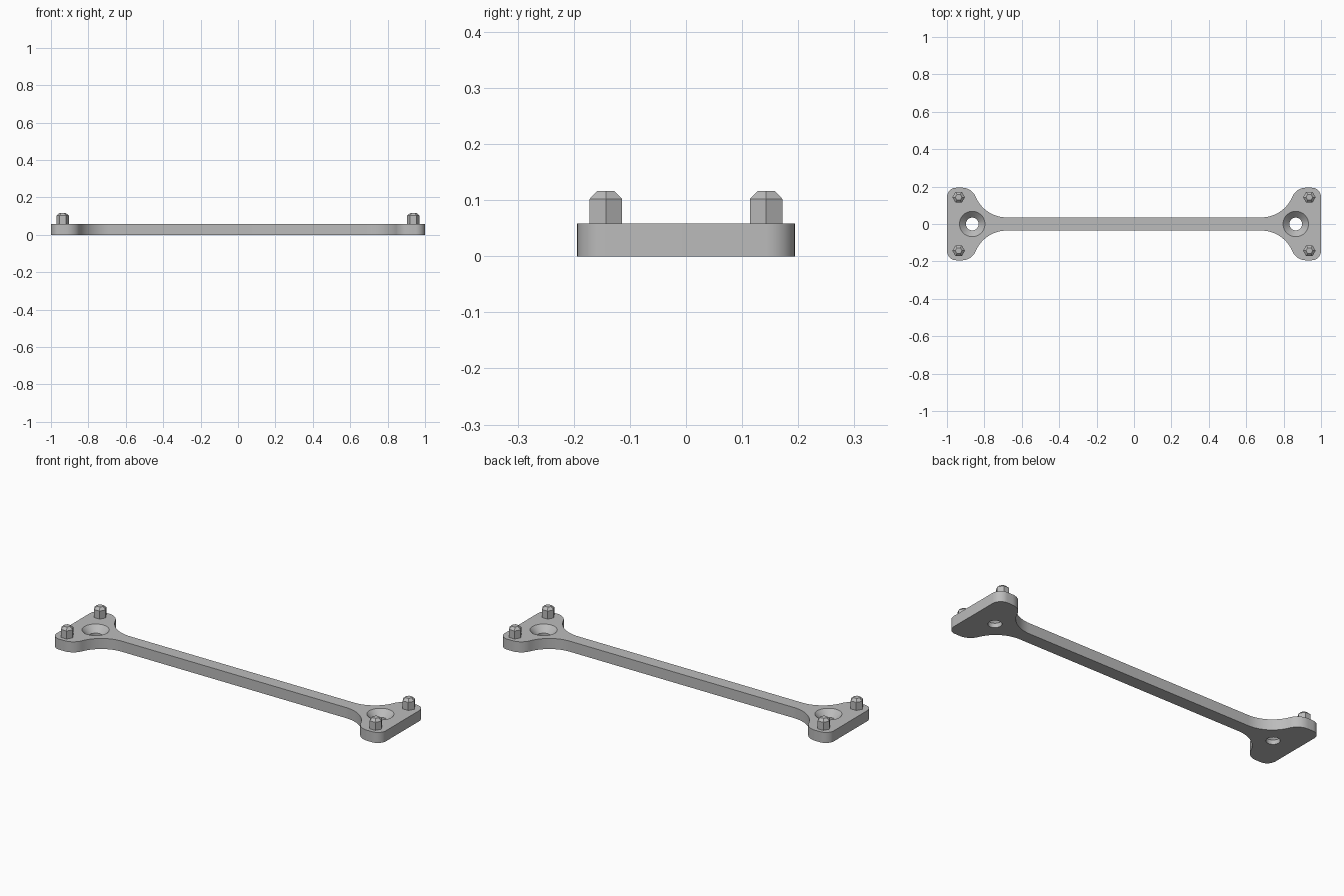
import bpy, bmesh, math
from math import cos, sin, pi

cube = bpy.data.objects.get("Cube")
if cube:
    bpy.data.objects.remove(cube, do_unlink=True)

THICK = 0.058
HALF_W = 0.194      # half width of the end pads
BAR = 0.035         # half width of the bar
HOLE_X = 0.865
PEG_X, PEG_Y = 0.9375, 0.143

grey = bpy.data.materials.new("light_grey")
grey.use_nodes = True
grey.diffuse_color = (0.5, 0.5, 0.5, 1)
grey.node_tree.nodes["Principled BSDF"].inputs["Base Color"].default_value = (0.5, 0.5, 0.5, 1)


def make(name, bm):
    bmesh.ops.recalc_face_normals(bm, faces=bm.faces)
    mesh = bpy.data.meshes.new(name)
    bm.to_mesh(mesh)
    bm.free()
    mesh.materials.append(grey)
    obj = bpy.data.objects.new(name, mesh)
    bpy.context.collection.objects.link(obj)
    return obj


def arc(cx, cy, r, a0, a1, n):
    return [(cx + r * cos(a0 + (a1 - a0) * i / n), cy + r * sin(a0 + (a1 - a0) * i / n))
            for i in range(n + 1)]


def lathe(name, rings, sides, x, y):
    """Stack of regular polygon rings given as (radius, z)."""
    bm = bmesh.new()
    loops = [[bm.verts.new((x + r * cos(2 * pi * i / sides), y + r * sin(2 * pi * i / sides), z))
              for i in range(sides)] for r, z in rings]
    for a, b in zip(loops, loops[1:]):
        for i in range(sides):
            j = (i + 1) % sides
            bm.faces.new((a[i], a[j], b[j], b[i]))
    bm.faces.new(loops[0][::-1])
    bm.faces.new(loops[-1])
    return make(name, bm)


# Quarter outline: bar edge, concave neck, rounded lobe, outer corner
lobe_r, corner_r, neck_x = 0.08, 0.05, 0.68
lobe_x, lobe_y = 0.92, HALF_W - lobe_r
dx, k = lobe_x - neck_x, lobe_y - BAR
neck_r = (dx * dx + k * k - lobe_r ** 2) / (2 * (lobe_r + k))
neck_y = BAR + neck_r
tangent = math.atan2(neck_y - lobe_y, neck_x - lobe_x)
quarter = arc(neck_x, neck_y, neck_r, -pi / 2, tangent - pi, 16)
quarter += arc(lobe_x, lobe_y, lobe_r, tangent, pi / 2, 14)[1:]
quarter += arc(1 - corner_r, HALF_W - corner_r, corner_r, pi / 2, 0, 10)

# Mirror the quarter into the full outline and extrude it
half = quarter + [(x, -y) for x, y in reversed(quarter)]
outline = half + [(-x, y) for x, y in reversed(half)]
bm = bmesh.new()
base = bm.faces.new([bm.verts.new((x, y, 0)) for x, y in outline])
top = bmesh.ops.extrude_face_region(bm, geom=[base], use_keep_orig=True)
bmesh.ops.translate(bm, vec=(0, 0, THICK),
                    verts=[v for v in top["geom"] if isinstance(v, bmesh.types.BMVert)])
plate = make("link_plate", bm)

# Countersunk screw holes
for side, sx in (("left", 1), ("right", -1)):
    cutter = lathe(side + "_hole_cutter",
                   [(0.034, -0.05), (0.034, 0.024), (0.068, THICK), (0.068, 0.1)],
                   40, sx * HOLE_X, 0)
    cutter.hide_render = True
    cutter.hide_viewport = True
    mod = plate.modifiers.new(side + "_hole", "BOOLEAN")
    mod.operation = "DIFFERENCE"
    mod.solver = "EXACT"
    mod.object = cutter

# Bake the holes, then drop the cutters
bpy.context.view_layer.update()
cut = bpy.data.meshes.new_from_object(plate.evaluated_get(bpy.context.evaluated_depsgraph_get()))
plate.modifiers.clear()
plate.data = cut
for side in ("left", "right"):
    bpy.data.objects.remove(bpy.data.objects[side + "_hole_cutter"], do_unlink=True)

bpy.ops.object.select_all(action="DESELECT")
plate.select_set(True)
bpy.context.view_layer.objects.active = plate
bpy.ops.object.shade_smooth_by_angle(angle=math.radians(30))

# Chamfered hexagonal pegs
for side, sx in (("left", 1), ("right", -1)):
    for end, sy in (("front", -1), ("back", 1)):
        lathe(f"{side}_{end}_peg", [(0.0335, THICK - 0.01), (0.0335, 0.102), (0.0175, 0.116)],
              6, sx * PEG_X, sy * PEG_Y)
